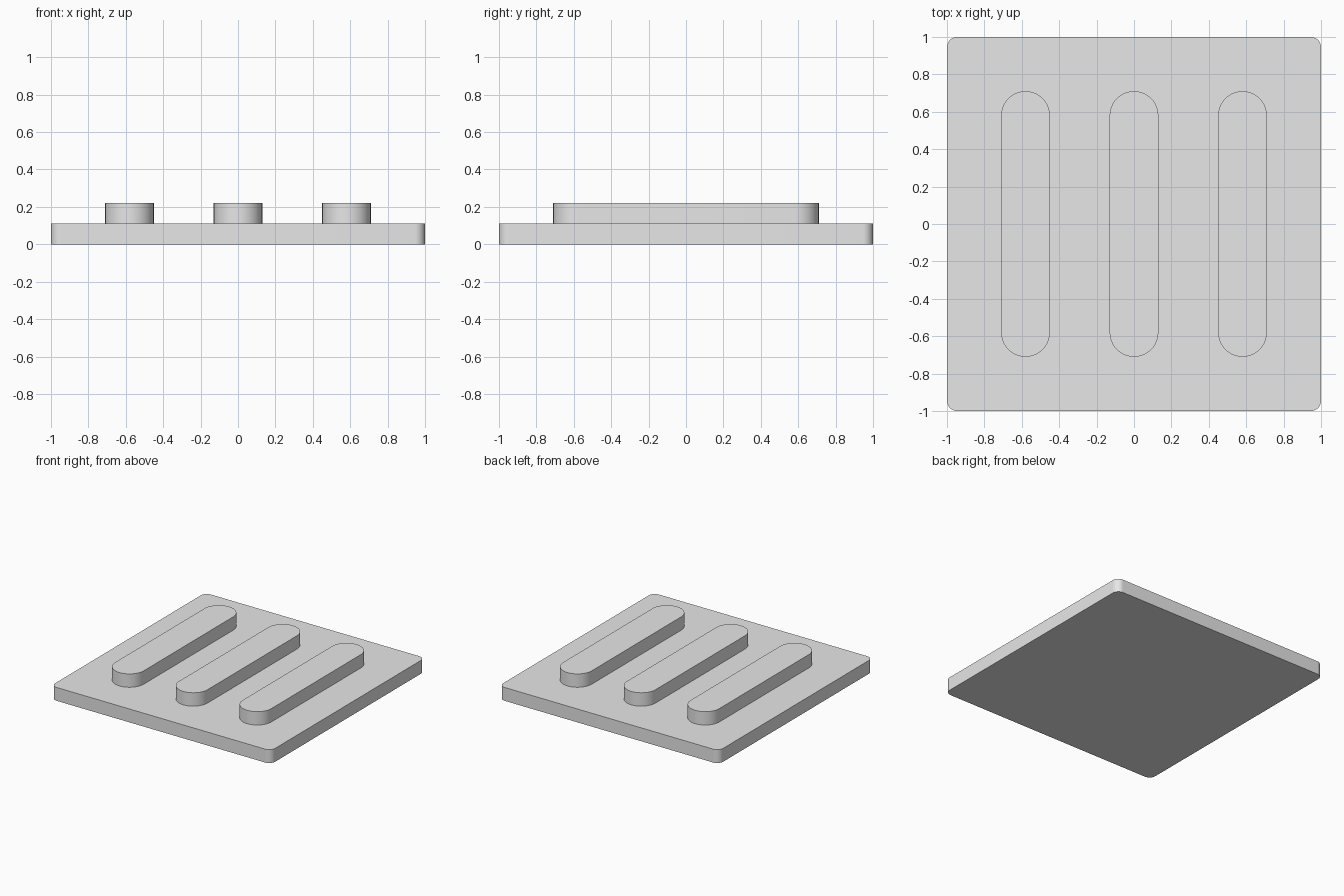
import bpy
import bmesh
from math import cos, sin, pi, radians

cube = bpy.data.objects.get("Cube")
if cube:
    bpy.data.objects.remove(cube, do_unlink=True)

# Single plain grey
grey = bpy.data.materials.new("light_grey")
grey.use_nodes = True
colour = (0.8, 0.8, 0.8, 1)
grey.diffuse_color = colour
for node in grey.node_tree.nodes:
    if node.type == "BSDF_PRINCIPLED":
        node.inputs["Base Color"].default_value = colour


def rounded_slab(name, x, half_x, half_y, radius, z0, z1, steps=16):
    """Extrude a rectangle with rounded corners from z0 to z1."""
    outline = []
    for corner, (sx, sy) in enumerate([(1, 1), (-1, 1), (-1, -1), (1, -1)]):
        for i in range(steps + 1):
            a = (corner + i / steps) * pi / 2
            outline.append((x + sx * (half_x - radius) + radius * cos(a),
                            sy * (half_y - radius) + radius * sin(a), z0))
    bm = bmesh.new()
    face = bm.faces.new([bm.verts.new(p) for p in outline])
    top = bmesh.ops.extrude_face_region(bm, geom=[face], use_keep_orig=True)
    verts = [g for g in top["geom"] if isinstance(g, bmesh.types.BMVert)]
    bmesh.ops.translate(bm, verts=verts, vec=(0, 0, z1 - z0))
    bmesh.ops.remove_doubles(bm, verts=bm.verts, dist=1e-5)
    bmesh.ops.recalc_face_normals(bm, faces=bm.faces)
    mesh = bpy.data.meshes.new(name)
    bm.to_mesh(mesh)
    bm.free()
    mesh.materials.append(grey)
    obj = bpy.data.objects.new(name, mesh)
    bpy.context.collection.objects.link(obj)
    bpy.ops.object.select_all(action="DESELECT")
    obj.select_set(True)
    bpy.context.view_layer.objects.active = obj
    bpy.ops.object.shade_smooth_by_angle(angle=radians(30))
    return obj


BASE_TOP, RIB_TOP = 0.11, 0.22

# Square base plate
rounded_slab("base_plate", 0, 1, 1, 0.055, 0, BASE_TOP)

# Three raised ribs with round ends
for name, x in (("right_rib", -0.58), ("middle_rib", 0), ("left_rib", 0.58)):
    rounded_slab(name, x, 0.13, 0.71, 0.13, BASE_TOP, RIB_TOP)
